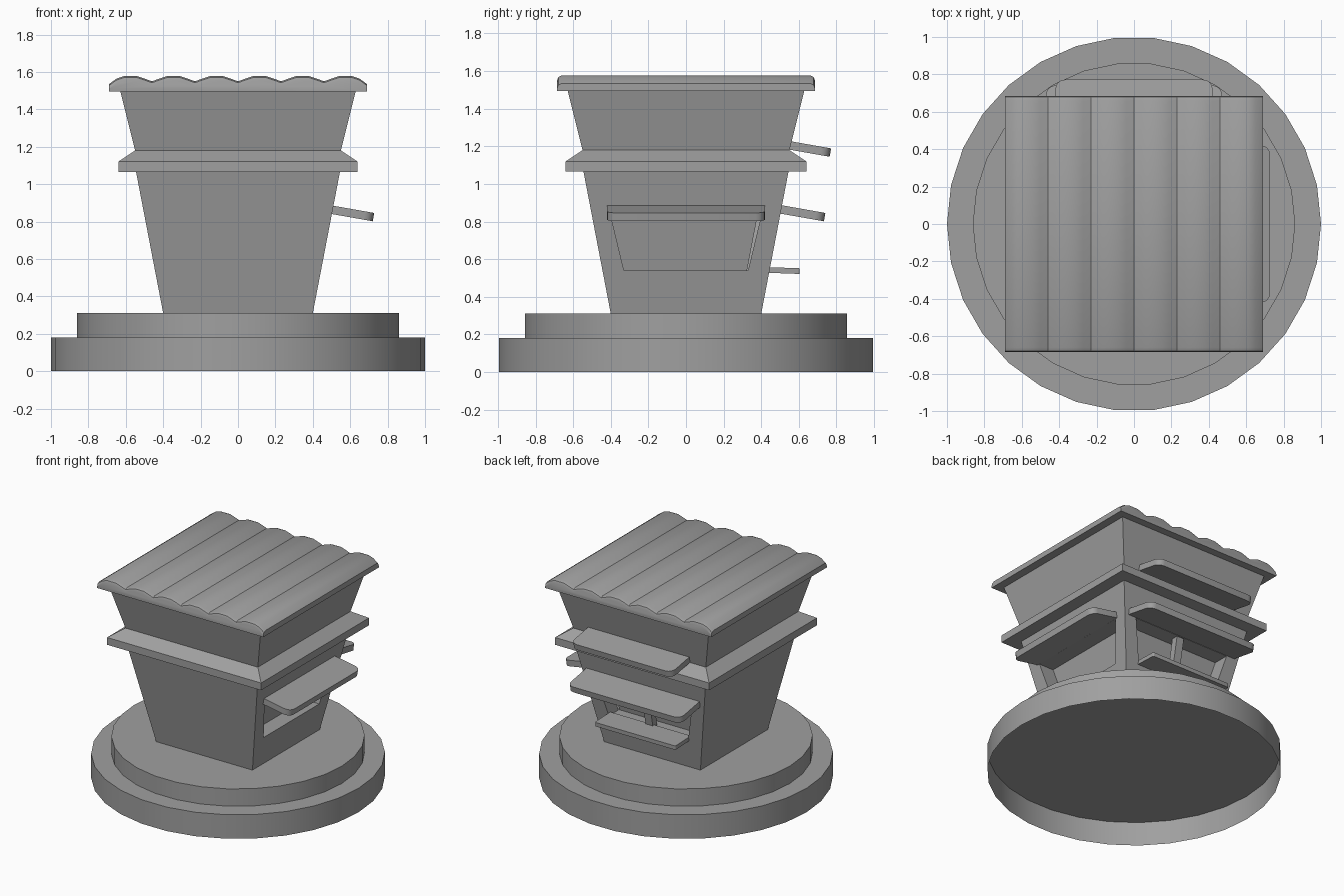
import bpy
import bmesh
from math import pi, sin, cos, radians
from mathutils import Matrix, Vector

cube = bpy.data.objects.get("Cube")
if cube:
    bpy.data.objects.remove(cube, do_unlink=True)

grey = bpy.data.materials.new("plain_grey")
grey.use_nodes = True
tone = (0.35, 0.35, 0.35, 1)
grey.diffuse_color = tone
grey.node_tree.nodes["Principled BSDF"].inputs["Base Color"].default_value = tone

EAST = Matrix.Identity(4)               # wall facing +x
BACK = Matrix.Rotation(pi / 2, 4, "Z")  # wall facing +y


def finish(name, bm):
    """Turn a bmesh into a coloured object."""
    bmesh.ops.recalc_face_normals(bm, faces=bm.faces)
    mesh = bpy.data.meshes.new(name)
    bm.to_mesh(mesh)
    bm.free()
    mesh.materials.append(grey)
    obj = bpy.data.objects.new(name, mesh)
    bpy.context.collection.objects.link(obj)
    return obj


def loft(name, rings, bottom=True, top=True):
    """Skin a sequence of equal-length closed rings."""
    bm = bmesh.new()
    loops = [[bm.verts.new(p) for p in ring] for ring in rings]
    n = len(loops[0])
    for a, b in zip(loops, loops[1:]):
        for i in range(n):
            j = (i + 1) % n
            bm.faces.new((a[i], a[j], b[j], b[i]))
    if bottom:
        bm.faces.new(loops[0])
    if top:
        bm.faces.new(loops[-1])
    return finish(name, bm)


def circle(r, z, n=30):
    return [(r * cos(2 * pi * i / n), r * sin(2 * pi * i / n), z) for i in range(n)]


def square(h, z):
    return [(-h, -h, z), (h, -h, z), (h, h, z), (-h, h, z)]


def wall(z):
    """Distance of the sloping lower wall from the centre."""
    return 0.4 + 0.192 * (z - 0.31)


def wall_prism(name, side, low, high, outer, inner):
    """Block that follows the slope of a wall; low and high are (half width, z)."""
    rings = []
    for half, z in (low, high):
        corners = [(outer, -half), (outer, half), (inner, half), (inner, -half)]
        rings.append([side @ Vector((wall(z) + d, v, z)) for d, v in corners])
    return loft(name, rings)


def slab(name, side, start, z, length, half, thick, tilt, radius):
    """Board with rounded outer corners sloping down and away from a wall."""
    plan = [(0, -half)]
    for sign, a0 in ((-1, -pi / 2), (1, 0)):
        for i in range(5):
            a = a0 + i * pi / 8
            plan.append((length - radius + radius * cos(a),
                         sign * (half - radius) + radius * sin(a)))
    plan.append((0, half))
    place = side @ Matrix.Translation((start, 0, z)) @ Matrix.Rotation(radians(tilt), 4, "Y")
    return loft(name, [[place @ Vector((u, v, w)) for u, v in plan] for w in (-thick, 0)])


# Round stepped base, open underneath
parts = [
    loft("base_lower", [circle(1, 0), circle(1, 0.18)], bottom=False),
    loft("base_upper", [circle(0.862, 0.18), circle(0.862, 0.31)], bottom=False),
]

# Tapered body, belt and upper storey
body = loft("lower_body", [square(wall(z), z) for z in (0.31, 1.065)])
parts += [
    body,
    loft("belt", [square(0.64, 1.065), square(0.64, 1.12), square(0.55, 1.18)]),
    loft("upper_body", [square(0.55, 1.18), square(0.63, 1.5)]),
]

# Serving windows recessed into two walls
for label, side in (("east", EAST), ("back", BACK)):
    cutter = wall_prism(label + "_window_cutter", side, (0.33, 0.54), (0.402, 0.84), 0.05, -0.12)
    cut = body.modifiers.new(label + "_window", "BOOLEAN")
    cut.operation = "DIFFERENCE"
    cut.solver = "EXACT"
    cut.object = cutter
    bpy.context.view_layer.objects.active = body
    bpy.ops.object.modifier_apply(modifier=cut.name)
    bpy.data.objects.remove(cutter, do_unlink=True)

# Window post, counter and awnings
parts += [
    wall_prism("back_window_post", BACK, (0.03, 0.54), (0.03, 0.84), -0.01, -0.06),
    slab("back_counter", BACK, 0.42, 0.558, 0.185, 0.335, 0.03, 2, 0.01),
    slab("back_awning", BACK, 0.49, 0.89, 0.255, 0.47, 0.045, 10, 0.05),
    slab("back_upper_awning", BACK, 0.55, 1.228, 0.225, 0.42, 0.045, 10, 0.05),
    slab("east_awning", EAST, 0.49, 0.888, 0.242, 0.42, 0.045, 10, 0.05),
]

# Scalloped roof with softened front and back edges
WAVES, HALF, EAVE = 6, 0.69, 1.495
pitch = 2 * HALF / WAVES
wave = [(0, 1.55), (0.18, 1.565), (0.34, 1.577), (0.66, 1.577), (0.82, 1.565)]
ridge = [(-HALF + (k + t) * pitch, z) for k in range(WAVES) for t, z in wave]
ridge.append((HALF, 1.55))
ridge[0] = (-HALF, 1.535)
ridge[-1] = (HALF, 1.535)
edge = [(0.685, 0.025), (0.678, 0.008), (0.66, 0)]
stations = [(-y, d) for y, d in edge] + [(y, d) for y, d in reversed(edge)]
roof_rings = [[(-HALF, y, EAVE)] + [(x, y, z - d) for x, z in ridge] + [(HALF, y, EAVE)]
              for y, d in stations]
parts.append(loft("roof", roof_rings))

# Smooth the curved parts and keep the corners sharp
bpy.ops.object.select_all(action="DESELECT")
for obj in parts:
    obj.select_set(True)
bpy.context.view_layer.objects.active = body
bpy.ops.object.shade_smooth_by_angle(angle=radians(25))
